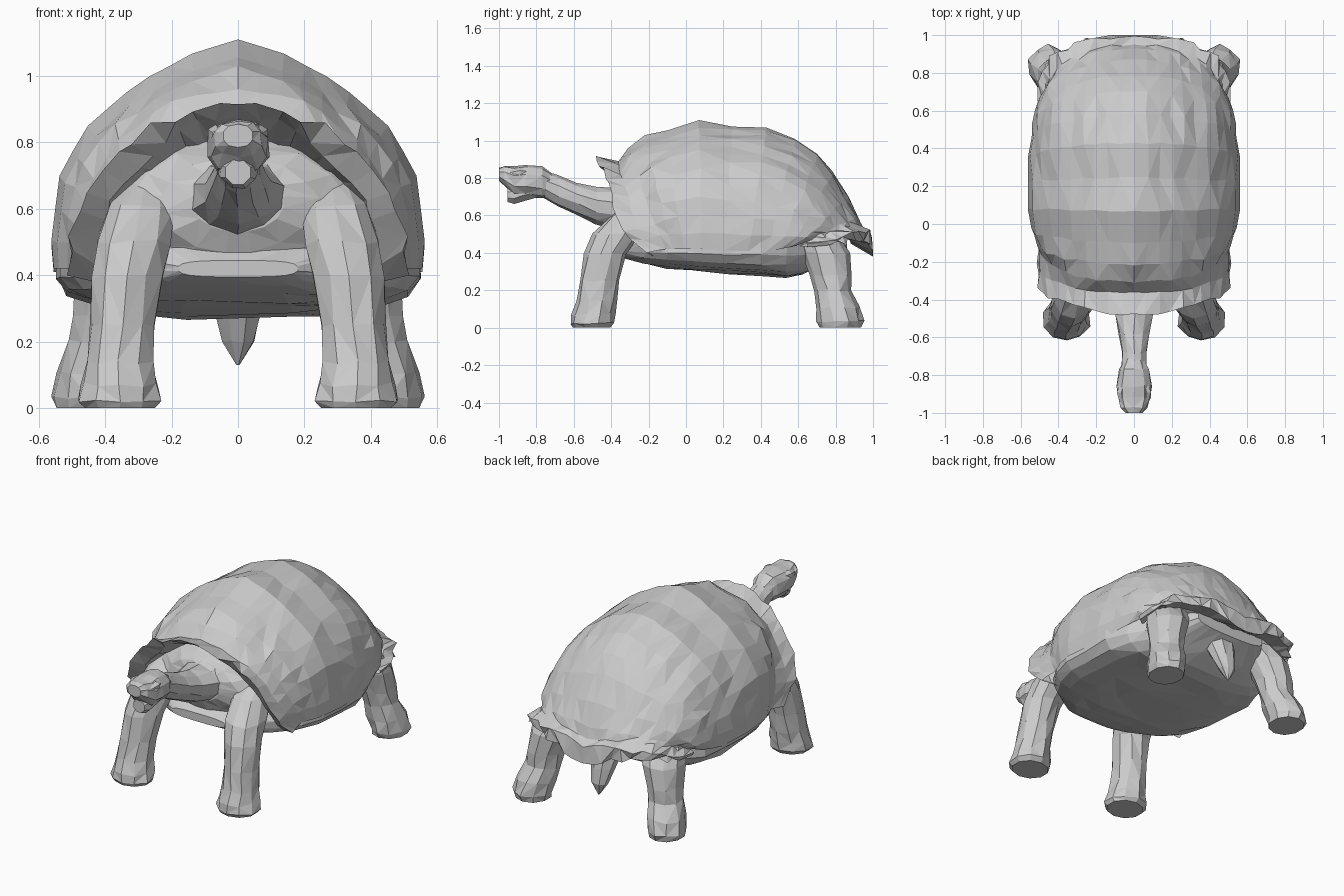
import bpy, bmesh, math, random
from mathutils import Vector

random.seed(4)


def jit(v, a):
    return v + Vector([random.uniform(-a, a) for _ in range(3)])


def build(name, rows, closed, caps=False, mirror=False):
    """Skin rows of points into one flat-shaded mesh."""
    bm = bmesh.new()
    vs = [[bm.verts.new(p) for p in r] for r in rows]
    n = len(rows[0])
    for a, b in zip(vs, vs[1:]):
        for i in range(n if closed else n - 1):
            j = (i + 1) % n
            # alternate the split so the facets look irregular
            q = (a[i], a[j], b[j], b[i])
            k = random.randint(0, 1)
            bm.faces.new((q[k], q[k + 1], q[k + 2]))
            bm.faces.new((q[k], q[k + 2], q[(k + 3) % 4]))
    if caps:
        bm.faces.new(vs[0])
        bm.faces.new(vs[-1])
    bmesh.ops.recalc_face_normals(bm, faces=bm.faces)
    me = bpy.data.meshes.new(name)
    bm.to_mesh(me)
    bm.free()
    ob = bpy.data.objects.new(name, me)
    bpy.context.collection.objects.link(ob)
    if mirror:
        m = ob.modifiers.new("mirror", 'MIRROR')
        m.merge_threshold = 0.001
    return ob


def tube(name, rings, axis, n=10, p=1.0, noise=0.007, mirror=False):
    """Loft of (super)ellipse rings (x, y, z, r1, r2) across the y or z axis."""
    rows = []
    for k, (x, y, z, r1, r2) in enumerate(rings):
        row = []
        for i in range(n):
            t = math.tau * (i + 0.5) / n
            c, s = math.cos(t), math.sin(t)
            c = math.copysign(abs(c) ** p, c) * r1
            s = math.copysign(abs(s) ** p, s) * r2
            v = Vector((x + c, y, z + s)) if axis == 'y' else Vector((x + c, y + s, z))
            end = k in (0, len(rings) - 1)
            row.append(v if end else jit(v, noise))
        rows.append(row)
    return build(name, rows, True, True, mirror)


# Shell: slanted arches, (top y, top z, side y, half width, side z, rear lift)
arches = [
    (-.18, .78, -.05, .36, .45, 0), (-.41, .875, -.17, .43, .38, 0),
    (-.475, .915, -.21, .515, .40, 0), (-.36, .89, -.17, .51, .41, 0),
    (-.31, .96, -.11, .50, .42, 0), (-.22, 1.03, -.07, .515, .42, 0),
    (-.10, 1.055, -.01, .54, .42, 0), (.07, 1.11, .08, .555, .42, 0),
    (.25, 1.075, .20, .555, .41, 0), (.43, 1.07, .33, .55, .41, 0),
    (.58, 1.01, .43, .54, .41, 0), (.70, .93, .50, .53, .42, 0),
    (.78, .84, .55, .515, .43, 0), (.87, .70, .59, .50, .44, .01),
    (.93, .57, .62, .48, .45, .03), (.95, .51, .64, .48, .455, .05),
    (.995, .475, .65, .51, .45, .05), (1.0, .38, .65, .50, .43, .07),
    (.88, .45, .60, .44, .44, .04)]
rows = []
N = 12
for k, (yt, zt, ys, w, zs, lift) in enumerate(arches):
    row = []
    rim = k in (1, 2, 16, 17)
    for i in range(N + 1):
        t = math.pi / 2 * i / N
        # dome is flatter near the crown and fuller at the shoulders
        r = 1 - 0.035 * math.sin(4 * t) if 4 < k < 14 else 1
        # dome is rounder in plan than the rim around it
        e = 0.85 if 3 < k < 16 else 0.58
        c, s = max(0, math.cos(t)), math.sin(t)
        v = Vector((w * s * r, ys + (yt - ys) * c ** e,
                    zs + (zt - zs) * c * r + lift * math.sin(2 * t)))
        if 0 < i < N:
            v = jit(v, 0.015 if rim else 0.008)
            v.y = min(v.y, 1.0)
        row.append(v)
    rows.append(row)
build("shell", rows, False, mirror=True)

# Flat belly plate and side bridges
tube("belly_plate", [
    (0, -.38, .42, .18, .025), (0, -.33, .43, .26, .06), (0, -.22, .43, .42, .09),
    (0, -.10, .43, .50, .11), (0, .05, .43, .545, .125), (0, .22, .43, .555, .14),
    (0, .40, .43, .55, .15), (0, .54, .43, .51, .16), (0, .62, .43, .44, .15),
    (0, .72, .44, .34, .11), (0, .86, .46, .24, .05)],
    'y', n=20, p=0.65, noise=0.007)

# Soft body behind the neck, under the front rim
tube("front_body", [
    (0, .10, .60, .40, .24), (0, -.10, .60, .42, .24), (0, -.22, .60, .40, .225),
    (0, -.30, .60, .34, .19), (0, -.35, .61, .24, .14), (0, -.38, .62, .14, .09)],
    'y', n=16, noise=0.01)

# Neck
tube("neck", [
    (0, -.25, .65, .18, .15), (0, -.37, .635, .145, .11), (0, -.48, .65, .105, .10),
    (0, -.58, .69, .08, .09), (0, -.68, .73, .065, .085), (0, -.78, .775, .07, .07)],
    'y', noise=0.006)

# Head
tube("head", [
    (0, -.71, .76, .05, .06), (0, -.77, .78, .08, .085), (0, -.86, .785, .095, .085),
    (0, -.92, .785, .09, .08), (0, -.97, .81, .07, .055), (0, -1.0, .82, .045, .035)],
    'y', p=0.85, noise=0.005)
tube("lower_jaw", [
    (0, -.79, .74, .06, .045), (0, -.87, .725, .065, .05),
    (0, -.92, .71, .055, .05), (0, -.955, .71, .04, .04)], 'y', n=8, noise=0.004)
tube("brow", [
    (.055, -.84, .825, .02, .02), (.065, -.89, .825, .028, .028),
    (.06, -.94, .82, .02, .02)], 'y', n=6, noise=0.002, mirror=True)

# Legs, from shoulder or hip down to the sole
tube("front_leg", [
    (.28, -.20, .69, .07, .07), (.29, -.28, .61, .105, .11), (.315, -.37, .50, .115, .13),
    (.335, -.43, .40, .11, .11), (.35, -.46, .25, .10, .105), (.355, -.48, .14, .10, .105),
    (.355, -.495, .07, .12, .115), (.355, -.505, .02, .13, .115), (.355, -.505, 0, .11, .10)],
    'z', noise=0.008, mirror=True)
tube("rear_leg", [
    (.33, .70, .50, .14, .11), (.37, .745, .40, .12, .125), (.40, .77, .28, .105, .115),
    (.41, .785, .20, .10, .105), (.435, .815, .11, .11, .12), (.45, .825, .03, .11, .125),
    (.45, .825, 0, .10, .11)], 'z', noise=0.008, mirror=True)

# Tail
tube("tail", [
    (0, .74, .44, .11, .09), (0, .80, .29, .075, .06), (0, .83, .20, .05, .04),
    (0, .84, .13, .005, .005)], 'z', n=8, noise=0.003)
